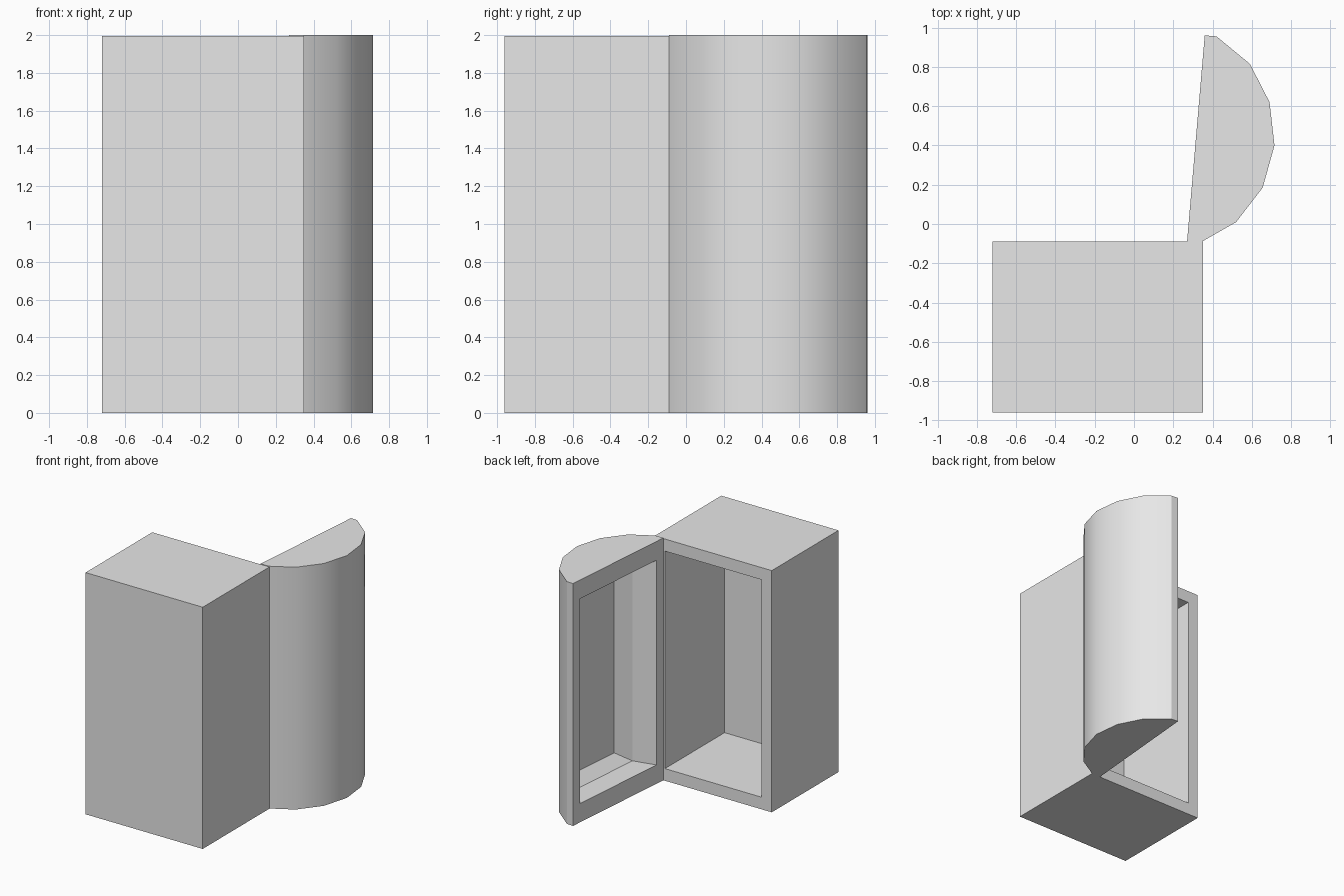
import bpy
import bmesh
import math
from mathutils import Vector

cube = bpy.data.objects.get("Cube")
if cube:
    bpy.data.objects.remove(cube, do_unlink=True)

grey = bpy.data.materials.new("light grey")
grey.use_nodes = True
color = (0.8, 0.8, 0.8, 1)
grey.diffuse_color = color
grey.node_tree.nodes["Principled BSDF"].inputs["Base Color"].default_value = color


def hollow_prism(name, profile, height, steps):
    """Extrude a counterclockwise profile; the side joining its last and first
    points gets a recess, given as (side margin, depth, height margin) steps."""
    bm = bmesh.new()
    pts = [Vector((x, y, 0)) for x, y in profile]
    up = Vector((0, 0, height))
    low = [bm.verts.new(p) for p in pts]
    high = [bm.verts.new(p + up) for p in pts]
    bm.faces.new(low[::-1])
    bm.faces.new(high)
    for i in range(len(pts) - 1):
        bm.faces.new((low[i], low[i + 1], high[i + 1], high[i]))

    # Recess rings, from the open side inward
    along = pts[-1] - pts[0]
    width = along.length
    along.normalize()
    inward = Vector((along.y, -along.x, 0))
    ring = [low[0], low[-1], high[-1], high[0]]
    for side, depth, rise in steps:
        corners = [(side, rise), (width - side, rise),
                   (width - side, height - rise), (side, height - rise)]
        new = [bm.verts.new(pts[0] + along * s + inward * depth + Vector((0, 0, z)))
               for s, z in corners]
        for i in range(4):
            j = (i + 1) % 4
            bm.faces.new((ring[i], ring[j], new[j], new[i]))
        ring = new
    bm.faces.new(ring)
    bmesh.ops.recalc_face_normals(bm, faces=bm.faces[:])

    mesh = bpy.data.meshes.new(name)
    bm.to_mesh(mesh)
    bm.free()
    mesh.materials.append(grey)
    obj = bpy.data.objects.new(name, mesh)
    bpy.context.collection.objects.link(obj)
    return obj


# Cabinet body, open at the back
hollow_prism("cabinet",
             [(-0.72, -0.09), (-0.72, -0.96), (0.35, -0.96), (0.35, -0.09)],
             1.995,
             [(0.095, 0, 0.1), (0.095, 0.777, 0.1)])

# Open door with a bowed outer side and a tapered hollow
door = hollow_prism("door",
                    [(0.27, -0.09), (0.345, -0.09), (0.52, 0.01), (0.655, 0.185),
                     (0.715, 0.40), (0.69, 0.62), (0.59, 0.815), (0.42, 0.955),
                     (0.36, 0.96)],
                    2.0,
                    [(0.08, 0, 0.155), (0.14, 0.185, 0.155), (0.25, 0.27, 0.235)])

# Smooth the bowed side only
for other in bpy.context.selected_objects:
    other.select_set(False)
door.select_set(True)
bpy.context.view_layer.objects.active = door
bpy.ops.object.shade_smooth_by_angle(angle=math.radians(28))
